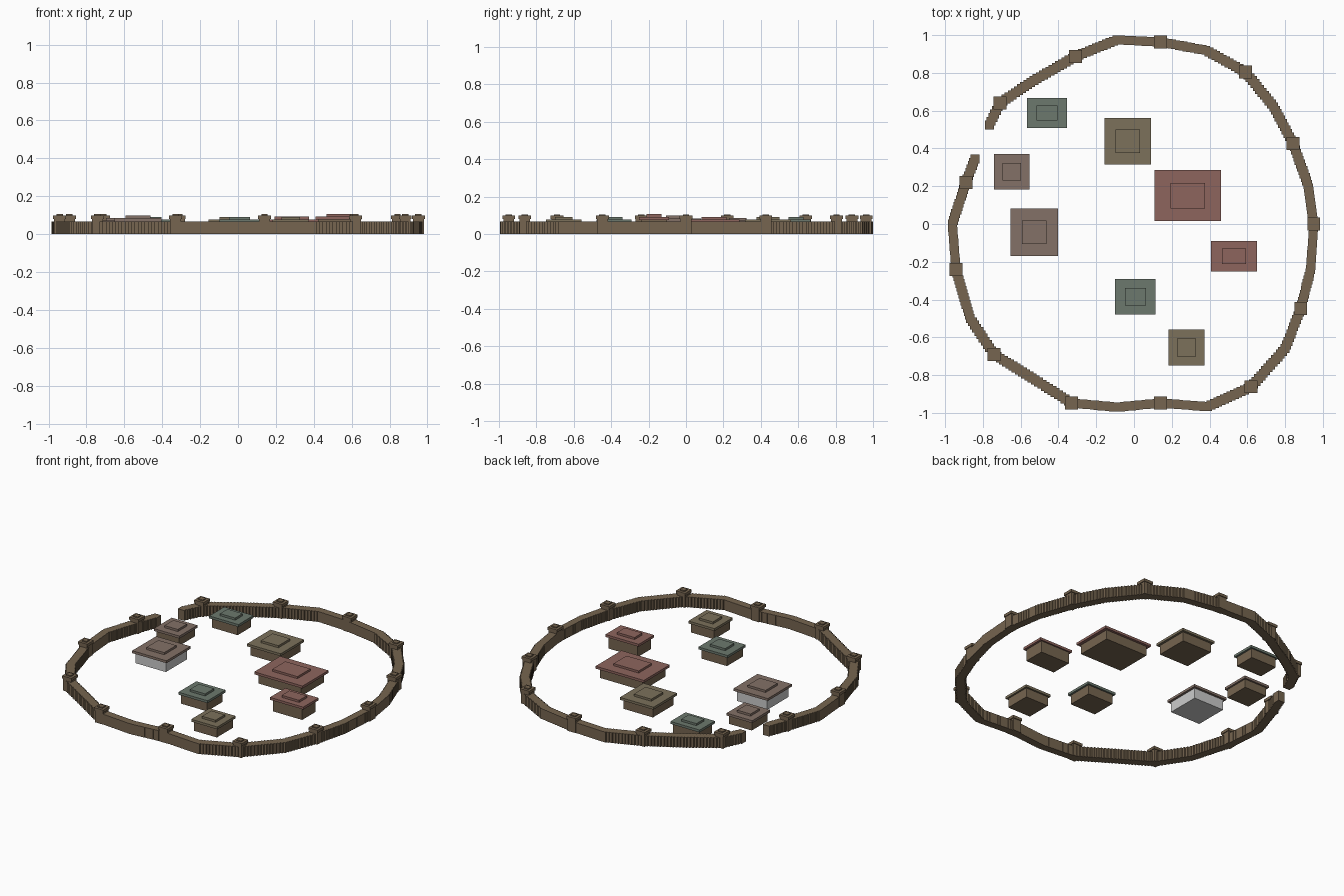
import bpy, bmesh
from mathutils import Vector, Matrix

if "Cube" in bpy.data.objects:
    bpy.data.objects.remove(bpy.data.objects["Cube"])


def material(name, rgb):
    m = bpy.data.materials.new(name)
    m.diffuse_color = (*rgb, 1)
    m.use_nodes = True
    m.node_tree.nodes["Principled BSDF"].inputs["Base Color"].default_value = m.diffuse_color
    return m


WOOD = material("timber", (0.18, 0.13, 0.08))
ROOFS = {
    "red": material("red_roof", (0.27, 0.13, 0.11)),
    "green": material("green_roof", (0.15, 0.19, 0.155)),
    "olive": material("olive_roof", (0.2, 0.165, 0.105)),
    "mauve": material("mauve_roof", (0.23, 0.165, 0.135)),
}


def add_box(bm, cx, cy, sx, sy, z0, z1):
    mat = Matrix.Translation((cx, cy, (z0 + z1) / 2)) @ Matrix.Diagonal((sx, sy, z1 - z0, 1))
    bmesh.ops.create_cube(bm, size=1, matrix=mat)


def finish(bm, name, mat=None):
    me = bpy.data.meshes.new(name)
    bm.to_mesh(me)
    bm.free()
    ob = bpy.data.objects.new(name, me)
    bpy.context.collection.objects.link(ob)
    if mat:
        me.materials.append(mat)


def box(name, *dims, mat=None):
    bm = bmesh.new()
    add_box(bm, *dims)
    finish(bm, name, mat)


# Palisade path, clockwise from one side of the gate to the other
PATH = [(-.766, .525), (-.71, .64), (-.53, .76), (-.31, .887), (-.09, .975), (.14, .963),
        (.38, .92), (.59, .805), (.74, .62), (.842, .427), (.92, .21), (.952, 0),
        (.935, -.24), (.883, -.447), (.80, -.66), (.62, -.862), (.39, -.967),
        (.14, -.948), (-.09, -.97), (-.33, -.948), (-.54, -.815), (-.742, -.69),
        (-.867, -.5), (-.942, -.24), (-.962, 0), (-.89, .22), (-.842, .345)]
TOWERS = [1, 3, 5, 7, 9, 11, 13, 15, 17, 19, 21, 23, 25]

# Wall of short upright blocks stepped along the path
bm = bmesh.new()
for a, b in zip(PATH, PATH[1:]):
    a, b = Vector(a), Vector(b)
    n = max(1, round((b - a).length / 0.02))
    for i in range(n):
        p = a.lerp(b, i / n)
        add_box(bm, p.x, p.y, .047, .047, 0, .068)
add_box(bm, *PATH[-1], .047, .047, 0, .068)
finish(bm, "palisade_wall", WOOD)

# Watch towers: post, platform and small cap
for k, i in enumerate(TOWERS):
    x, y = PATH[i]
    bm = bmesh.new()
    add_box(bm, x, y, .058, .058, 0, .08)
    add_box(bm, x, y, .068, .068, .08, .098)
    add_box(bm, x, y, .034, .034, .098, .105)
    finish(bm, f"watch_tower_{k + 1}", WOOD)

# Houses: centre x, y, roof size x, y, roof top height, colour
HOUSES = [
    (-.46, .588, .213, .157, .077, "green"),
    (-.033, .438, .245, .245, .077, "olive"),
    (-.648, .276, .187, .187, .072, "mauve"),
    (-.528, -.044, .25, .25, .084, "mauve"),
    (.284, .15, .352, .27, .078, "red"),
    (.53, -.171, .243, .16, .092, "red"),
    (.007, -.385, .213, .187, .077, "green"),
    (.278, -.653, .19, .19, .077, "olive"),
]
for k, (x, y, sx, sy, top, col) in enumerate(HOUSES):
    n = k + 1
    walls = None if k == 3 else WOOD      # one house has plain grey walls
    box(f"house_walls_{n}", x, y, sx * .88, sy * .88, 0, top - .016, mat=walls)
    box(f"house_roof_{n}", x, y, sx, sy, top - .016, top, mat=ROOFS[col])
    box(f"roof_ridge_{n}", x, y, sx * .52, sy * .5, top, top + .014, mat=ROOFS[col])
